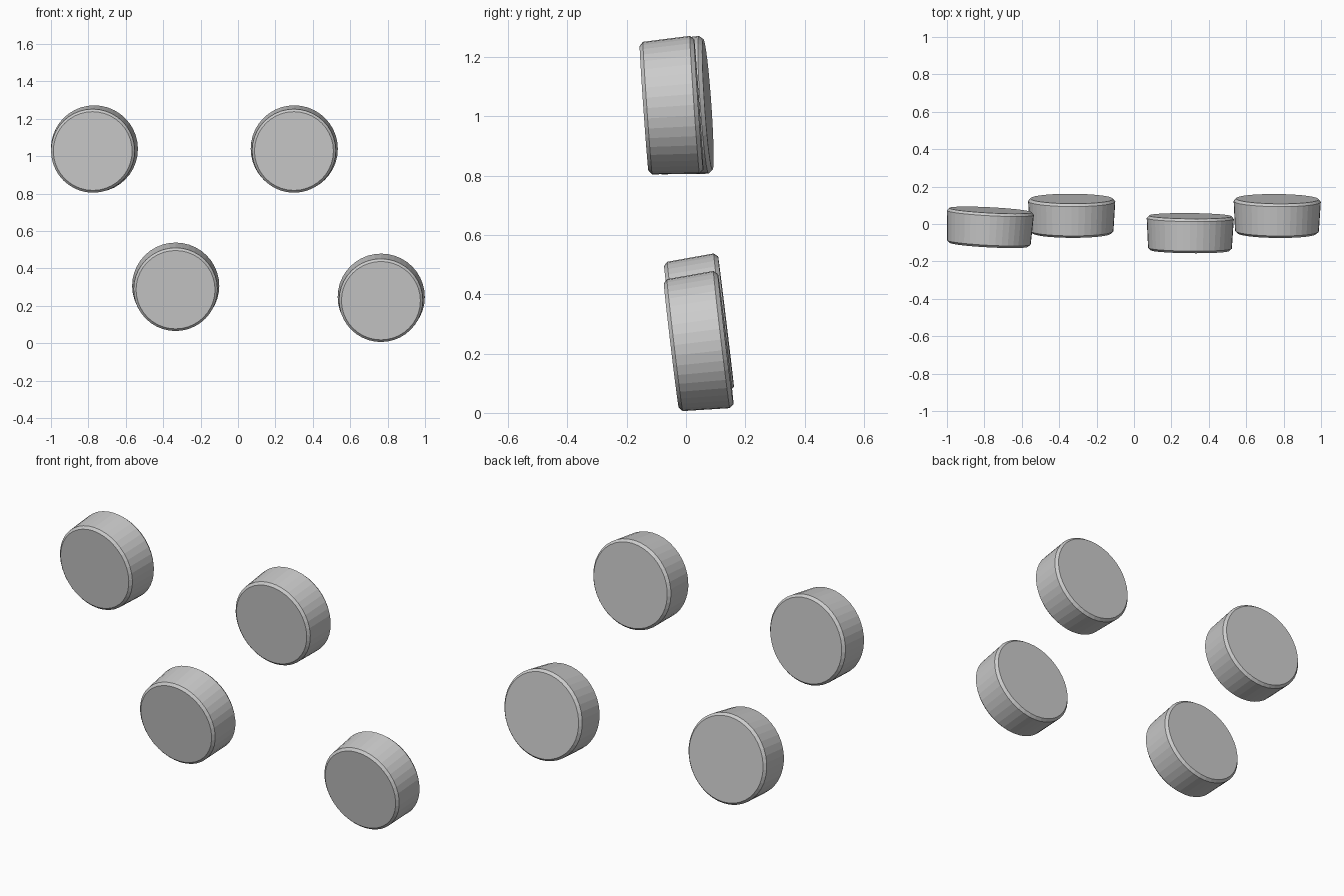
import bpy, bmesh
from math import sin, cos, pi, radians

if "Cube" in bpy.data.objects:
    bpy.data.objects.remove(bpy.data.objects["Cube"])

SIDES = 40
# (radius, depth) from front face to back face; origin at the back centre
PROFILE = [(0.211, -0.185), (0.224, -0.173), (0.233, -0.014), (0.221, 0.0)]


def button(name, location, tilt, yaw):
    """Slightly tapered disc with chamfered rims, front facing -y."""
    bm = bmesh.new()
    rings = [[bm.verts.new((r * cos(2 * pi * i / SIDES), y, r * sin(2 * pi * i / SIDES)))
              for i in range(SIDES)] for r, y in PROFILE]
    for a, b in zip(rings, rings[1:]):
        for i in range(SIDES):
            j = (i + 1) % SIDES
            bm.faces.new((a[i], a[j], b[j], b[i]))
    bm.faces.new(rings[0])
    bm.faces.new(rings[-1])
    bmesh.ops.recalc_face_normals(bm, faces=bm.faces)
    mesh = bpy.data.meshes.new(name)
    bm.to_mesh(mesh)
    bm.free()
    ob = bpy.data.objects.new(name, mesh)
    ob.location = location
    ob.rotation_euler = (radians(tilt), 0, radians(yaw))
    bpy.context.collection.objects.link(ob)


# Four separate buttons, each leaning a little
button("button_upper_left", (-0.767, 0.074, 1.040), 4.0, -3.0)
button("button_upper_right", (0.301, 0.043, 1.040), 4.0, -0.6)
button("button_lower_left", (-0.333, 0.135, 0.308), 6.9, -0.3)
button("button_lower_right", (0.766, 0.134, 0.249), 6.8, -0.6)
